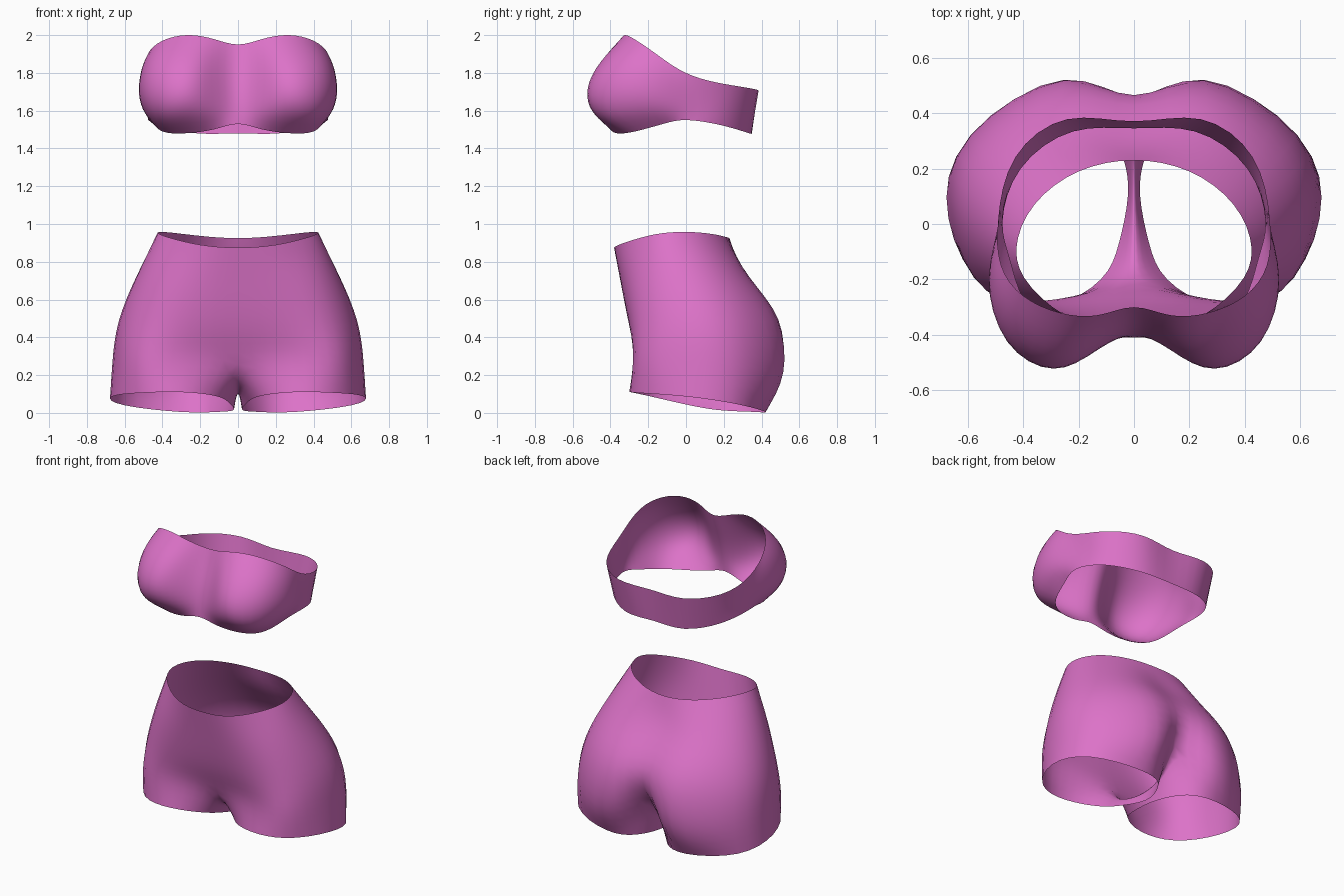
import bpy, bmesh
from mathutils import Vector

if "Cube" in bpy.data.objects:
    bpy.data.objects.remove(bpy.data.objects["Cube"])

pink = bpy.data.materials.new("pink_fabric")
pink.diffuse_color = (0.72, 0.17, 0.58, 1)
pink.use_nodes = True
pink.node_tree.nodes["Principled BSDF"].inputs["Base Color"].default_value = pink.diffuse_color


def strip_faces(a, b):
    """Quads between two matching lines of points."""
    return [(a[i], a[i + 1], b[i + 1], b[i]) for i in range(len(a) - 1)]


def smooth_shell(name, quads):
    """Mirror half-body quads, weld, and subdivide so the surface passes through the points."""
    bm = bmesh.new()
    for s in (1, -1):
        for q in quads:
            vs = [bm.verts.new((p[0] * s, p[1], p[2])) for p in q]
            bm.faces.new(vs[::s])
    bmesh.ops.remove_doubles(bm, verts=bm.verts[:], dist=1e-4)
    bmesh.ops.recalc_face_normals(bm, faces=bm.faces[:])
    me = bpy.data.meshes.new(name)
    bm.to_mesh(me)
    bm.free()
    ob = bpy.data.objects.new(name, me)
    bpy.context.collection.objects.link(ob)
    me.materials.append(pink)
    for f in me.polygons:
        f.use_smooth = True
    sub = ob.modifiers.new("smooth", 'SUBSURF')
    sub.levels = sub.render_levels = 2

    # push the cage outward until the smoothed surface meets the target points
    target = [v.co.copy() for v in me.vertices]
    for _ in range(5):
        bpy.context.view_layer.update()
        ev = ob.evaluated_get(bpy.context.evaluated_depsgraph_get())
        sm = ev.to_mesh()
        now = [sm.vertices[i].co.copy() for i in range(len(target))]
        ev.to_mesh_clear()
        for v, t, n in zip(me.vertices, target, now):
            v.co += (t - n) * 0.9
        me.update()
        ob.update_tag()
    return ob


# Chest band: profiles from lower to upper edge, front centre to side
cups = [
    [(0, -.41, 1.53), (0, -.40, 1.62), (0, -.375, 1.73), (0, -.335, 1.85), (0, -.30, 1.95)],
    [(.13, -.40, 1.50), (.13, -.45, 1.60), (.14, -.45, 1.73), (.14, -.40, 1.86), (.13, -.33, 1.98)],
    [(.29, -.36, 1.48), (.29, -.49, 1.59), (.29, -.52, 1.72), (.28, -.45, 1.86), (.27, -.32, 2.0)],
    [(.40, -.27, 1.49), (.44, -.40, 1.58), (.46, -.42, 1.72), (.44, -.36, 1.86), (.40, -.26, 1.97)],
    [(.45, -.12, 1.53), (.505, -.18, 1.61), (.525, -.2, 1.71), (.51, -.17, 1.82), (.48, -.15, 1.895)],
]
# plain back strap: lower and upper edge only
strap = [((.475, .01, 1.55), (.49, .02, 1.79)), ((.41, .20, 1.52), (.43, .24, 1.735)),
         ((.22, .335, 1.48), (.24, .38, 1.71)), ((0, .345, 1.48), (0, .37, 1.70))]
for lo, hi in strap:
    cups.append([tuple(Vector(lo).lerp(Vector(hi), k / 4)) for k in range(5)])
quads = []
for a, b in zip(cups, cups[1:]):
    quads += strip_faces(a, b)
smooth_shell("chest_band", quads)

# Shorts: half rings from front centre, around the hip, to back centre
rings = [
    [(0, -.38, .875), (.2, -.355, .89), (.37, -.23, .93), (.425, -.09, .955),
     (.36, .07, .955), (.2, .19, .937), (0, .23, .925)],
    [(0, -.345, .69), (.22, -.335, .69), (.43, -.25, .70), (.535, -.05, .72),
     (.47, .18, .73), (.25, .335, .71), (0, .31, .74)],
    [(0, -.295, .46), (.25, -.30, .46), (.5, -.24, .46), (.625, 0, .48),
     (.56, .28, .49), (.26, .485, .49), (0, .455, .52)],
    [(0, -.22, .26), (.28, -.27, .29), (.53, -.245, .28), (.655, .02, .27),
     (.59, .32, .25), (.25, .52, .21), (0, .39, .30)],
    [(.12, -.20, .09), (.30, -.295, .11), (.53, -.24, .105), (.67, .02, .085),
     (.60, .30, .04), (.30, .42, .005), (.12, .37, .005)],
]
# crotch seam and the inner leg hem below it, back to front
seam = [rings[3][-1], (0, .27, .15), (0, .1, .10), (0, -.10, .14), rings[3][0]]
hem = [rings[4][-1], (.04, .24, .01), (.022, .1, .025), (.055, -.07, .06), rings[4][0]]
quads = strip_faces(seam, hem)
for a, b in zip(rings, rings[1:]):
    quads += strip_faces(a, b)
smooth_shell("shorts", quads)
